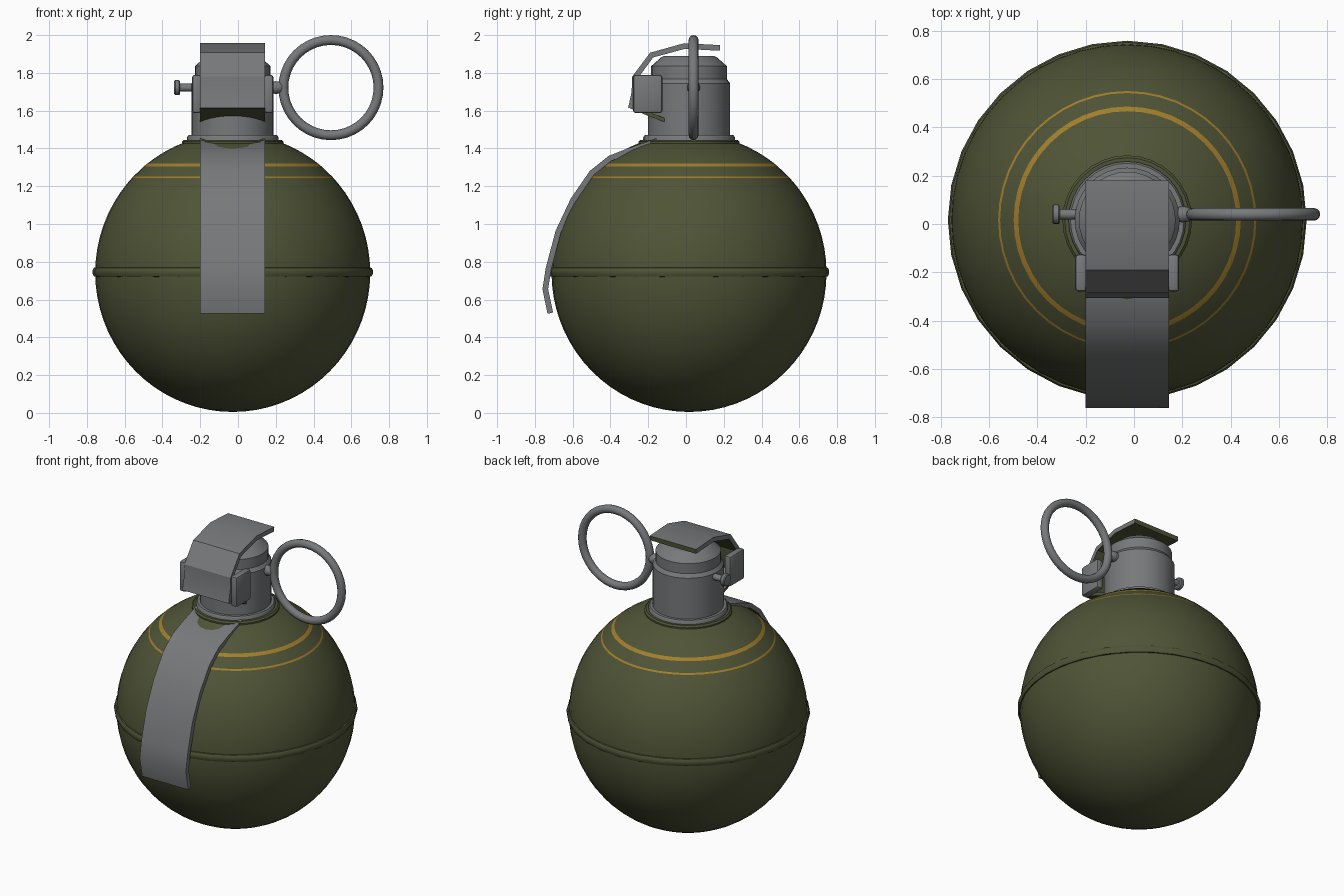
import bpy, bmesh, math
from mathutils import Vector

if "Cube" in bpy.data.objects:
    bpy.data.objects.remove(bpy.data.objects["Cube"])

CX, CY = -0.028, 0.016          # axis of the round body


def material(name, rgb):
    m = bpy.data.materials.new(name)
    m.diffuse_color = (*rgb, 1)
    m.use_nodes = True
    m.node_tree.nodes["Principled BSDF"].inputs["Base Color"].default_value = m.diffuse_color
    return m


OLIVE = material("olive paint", (0.078, 0.088, 0.037))
METAL = material("grey metal", (0.185, 0.19, 0.195))
YELLOW = material("yellow stripe", (0.36, 0.21, 0.025))


def finish(name, bm, mats, angle=35):
    bmesh.ops.recalc_face_normals(bm, faces=bm.faces)
    me = bpy.data.meshes.new(name)
    bm.to_mesh(me)
    bm.free()
    ob = bpy.data.objects.new(name, me)
    bpy.context.collection.objects.link(ob)
    for m in mats:
        me.materials.append(m)
    bpy.ops.object.select_all(action='DESELECT')
    ob.select_set(True)
    bpy.context.view_layer.objects.active = ob
    bpy.ops.object.shade_smooth_by_angle(angle=math.radians(angle))
    return ob


def lathe(name, profile, mats, segs=32, rule=None, axis='Z', centre=(CX, CY, 0), angle=35):
    """Spin (radius, height) points round Z or X; end points may lie on the axis."""
    bm = bmesh.new()
    rings = []
    for r, h in profile:
        n = 1 if r < 1e-5 else segs
        ring = []
        for i in range(n):
            a = 2 * math.pi * i / segs
            u, v = r * math.cos(a), r * math.sin(a)
            p = (u, v, h) if axis == 'Z' else (h, u, v)
            ring.append(bm.verts.new(Vector(p) + Vector(centre)))
        rings.append(ring)
    for a, b in zip(rings, rings[1:]):
        for i in range(segs):
            j = (i + 1) % segs
            vs = [a[i % len(a)], a[j % len(a)], b[j % len(b)], b[i % len(b)]]
            f = bm.faces.new(list(dict.fromkeys(vs)))
            if rule:
                f.material_index = rule(f.calc_center_median().z)
    for ring in (rings[0], rings[-1]):
        if len(ring) > 1:
            bm.faces.new(ring)
    return finish(name, bm, mats, angle)


def ribbon(name, path, mats, x0=-0.20, x1=0.144, t=0.03):
    """Bent sheet along (y, z) points; inner side uses the second material."""
    bm = bmesh.new()
    pts = [Vector(p) for p in path]
    rows = []
    for i, p in enumerate(pts):
        d = (pts[min(i + 1, len(pts) - 1)] - pts[max(i - 1, 0)]).normalized()
        q = p + Vector((-d.y, d.x)) * t
        rows.append([bm.verts.new((x, s.x, s.y)) for s in (p, q) for x in (x0, x1)])
    for a, b in zip(rows, rows[1:]):
        for (i, j), m in (((0, 1), 0), ((1, 3), 0), ((3, 2), 1), ((2, 0), 0)):
            bm.faces.new((a[i], a[j], b[j], b[i])).material_index = m
    for r in (rows[0], rows[-1]):
        bm.faces.new((r[0], r[1], r[3], r[2])).material_index = 1
    return finish(name, bm, mats, 25)


def box(name, lo, hi, mat, bevel):
    bm = bmesh.new()
    bmesh.ops.create_cube(bm, size=1)
    for v in bm.verts:
        v.co = [l + (h - l) * (c + 0.5) for l, h, c in zip(lo, hi, v.co)]
    bmesh.ops.bevel(bm, geom=bm.edges[:], offset=bevel, segments=2, profile=0.5, affect='EDGES')
    return finish(name, bm, [mat])


# Round body with two painted stripes
R, RZ, ZC = 0.728, 0.737, 0.742
STRIPES = ((1.243, 1.252), (1.305, 1.321))
heights = [ZC + RZ * math.sin(math.radians(-90 + 5 * i)) for i in range(34)]
heights = [h for h in heights if all(abs(h - s) > 0.012 for st in STRIPES for s in st)]
heights = sorted(heights + [s for st in STRIPES for s in st])
profile = [(R * math.sqrt(max(0, 1 - ((h - ZC) / RZ) ** 2)), h) for h in heights]
lathe("body", profile, [OLIVE, YELLOW], 48,
      lambda z: int(any(a < z < b for a, b in STRIPES)))

# Seam ridge round the middle
lathe("seam_ridge", [(0.71, 0.718), (0.735, 0.722), (0.742, 0.738), (0.742, 0.754),
                     (0.735, 0.768), (0.71, 0.774)], [OLIVE], 32)

# Neck collar, fuse housing and cap
lathe("collar_base", [(0.268, 1.39), (0.268, 1.436), (0.258, 1.446), (0, 1.446)], [OLIVE])
lathe("collar", [(0.243, 1.42), (0.243, 1.458), (0.235, 1.47), (0, 1.47)], [METAL])
lathe("fuse_housing", [(0.217, 1.44), (0.217, 1.745), (0.2, 1.768), (0.2, 1.836),
                       (0.148, 1.882), (0.13, 1.89), (0, 1.89)], [METAL], angle=25)

# Safety lever: upper bent plate, folded flap, long lower strip
ribbon("lever_top", [(0.18, 1.947), (-0.01, 1.957), (-0.19, 1.907), (-0.285, 1.78),
                     (-0.288, 1.70), (-0.306, 1.615)], [METAL, OLIVE])
ribbon("lever_flap", [(-0.302, 1.615), (-0.20, 1.572), (-0.10, 1.535), (0.0, 1.51)],
       [OLIVE, METAL], t=0.02)
ribbon("lever_strip", [(0.0, 1.46), (-0.16, 1.452), (-0.31, 1.40), (-0.41, 1.36), (-0.51, 1.28),
                       (-0.61, 1.135), (-0.69, 0.965), (-0.742, 0.77), (-0.76, 0.655),
                       (-0.733, 0.525)], [METAL, OLIVE])

# Hinge cheeks either side of the lever
for side, x0, x1 in (("left", -0.243, -0.195), ("right", 0.139, 0.187)):
    box("hinge_cheek_" + side, (x0, -0.28, 1.587), (x1, -0.125, 1.79), METAL, 0.014)

# Pin with flat head, eyelet and pull ring
PIN = (0, 0.04, 1.722)
lathe("pin", [(0.021, -0.32), (0.021, 0.225)], [METAL], 16, axis='X', centre=PIN)
lathe("pin_head", [(0.034, -0.338), (0.04, -0.332), (0.04, -0.312), (0.034, -0.306)],
      [METAL], 16, axis='X', centre=PIN)
lathe("pin_eyelet", [(0.03, 0.18), (0.034, 0.2), (0.03, 0.225), (0.02, 0.24)],
      [METAL], 16, axis='X', centre=PIN)

bpy.ops.mesh.primitive_torus_add(major_radius=0.252, minor_radius=0.026, major_segments=40,
                                 minor_segments=12, location=(0.492, 0.04, 1.722),
                                 rotation=(math.pi / 2, 0, 0))
ring = bpy.context.object
ring.name = "pull_ring"
ring.data.materials.append(METAL)
bpy.ops.object.shade_smooth()
